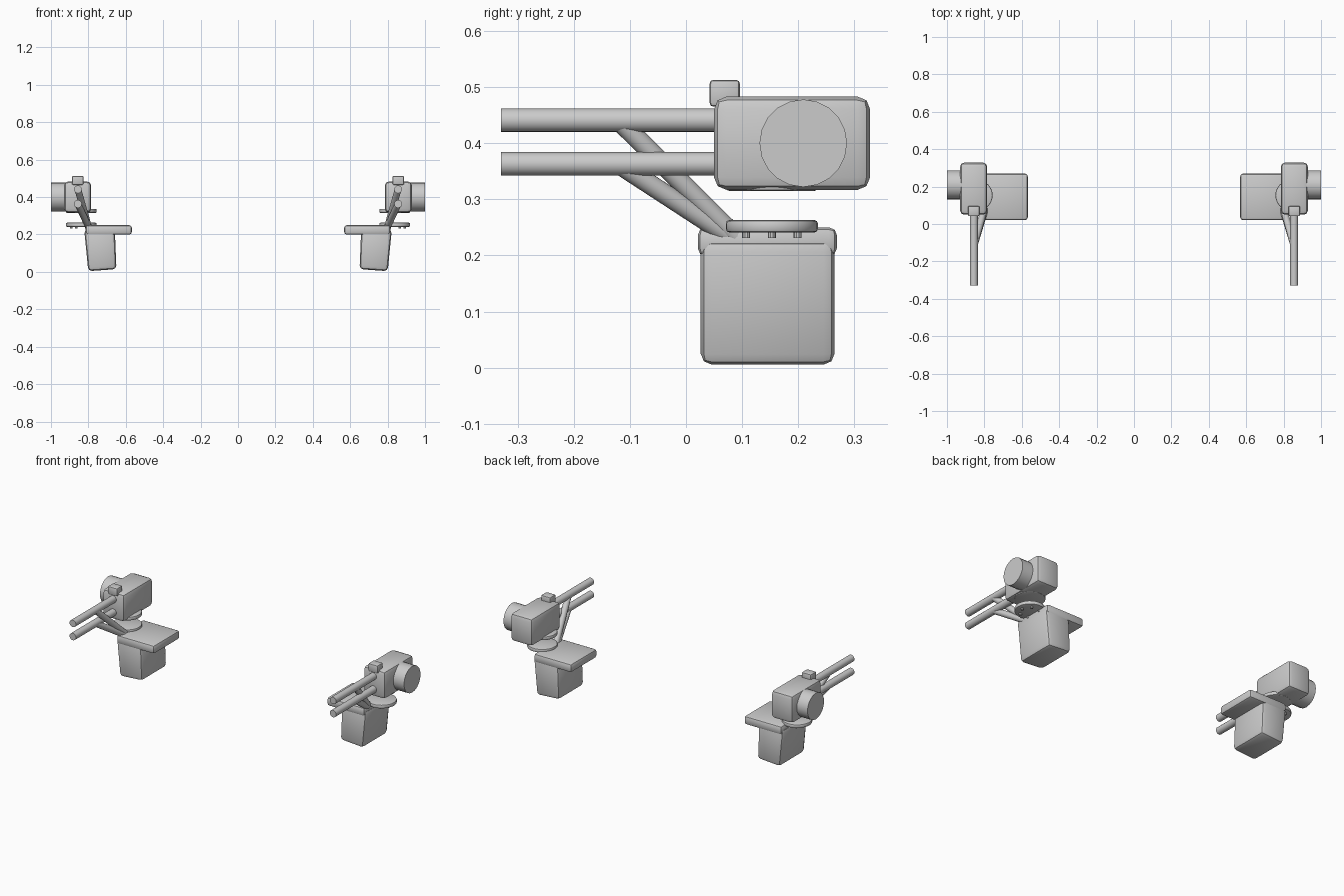
import bpy, bmesh, math
from mathutils import Vector, Matrix

cube = bpy.data.objects.get("Cube")
if cube:
    bpy.data.objects.remove(cube, do_unlink=True)

GREY = (0.6, 0.6, 0.6, 1.0)
grey = bpy.data.materials.new("light_grey")
grey.use_nodes = True
grey.diffuse_color = GREY
grey.node_tree.nodes["Principled BSDF"].inputs["Base Color"].default_value = GREY


def finish(name, bm, bevel=0.0, segments=2):
    """Turn a bmesh into a smooth-shaded object, with rounded sharp edges if asked."""
    if bevel:
        edges = [e for e in bm.edges if e.calc_face_angle(0) > math.radians(40)]
        bmesh.ops.bevel(bm, geom=edges, offset=bevel, segments=segments,
                        profile=0.5, affect='EDGES')
    bmesh.ops.recalc_face_normals(bm, faces=bm.faces)
    mesh = bpy.data.meshes.new(name)
    bm.to_mesh(mesh)
    bm.free()
    mesh.materials.append(grey)
    obj = bpy.data.objects.new(name, mesh)
    bpy.context.collection.objects.link(obj)
    bpy.ops.object.select_all(action='DESELECT')
    obj.select_set(True)
    bpy.context.view_layer.objects.active = obj
    bpy.ops.object.shade_smooth_by_angle(angle=math.radians(35))
    return obj


def box(name, low, high, bevel, tilt=0.0, taper=1.0):
    low, high = Vector(low), Vector(high)
    bm = bmesh.new()
    bmesh.ops.create_cube(bm, size=1)
    for v in bm.verts:
        if v.co.z < 0:
            v.co.x *= taper
    size = high - low
    bmesh.ops.transform(bm, verts=bm.verts, matrix=Matrix.Translation((low + high) / 2)
                        @ Matrix.Rotation(tilt, 4, 'Y') @ Matrix.Diagonal((*size, 1)))
    return finish(name, bm, bevel)


def add_rod(bm, start, end, radius, sides):
    start, end = Vector(start), Vector(end)
    axis = end - start
    place = Matrix.Translation((start + end) / 2) @ axis.to_track_quat('Z', 'Y').to_matrix().to_4x4()
    bmesh.ops.create_cone(bm, cap_ends=True, segments=sides, radius1=radius,
                          radius2=radius, depth=axis.length, matrix=place)


def rod(name, start, end, radius, sides=20, bevel=0.0):
    bm = bmesh.new()
    add_rod(bm, start, end, radius, sides)
    return finish(name, bm, bevel)


def build_turret():
    """Build the turret on the model's left."""
    parts = [
        # Gun housing, sight and side drum
        box("gun_housing", (0.785, 0.05, 0.317), (0.93, 0.328, 0.483), 0.022),
        box("sight_block", (0.826, 0.042, 0.465), (0.888, 0.096, 0.513), 0.007),
        rod("side_drum", (0.91, 0.209, 0.4), (1.0, 0.209, 0.4), 0.078),
        # Swivel plates
        rod("upper_swivel", (0.838, 0.153, 0.315), (0.838, 0.153, 0.337), 0.082, 32, 0.006),
        rod("lower_swivel", (0.838, 0.153, 0.241), (0.838, 0.153, 0.263), 0.082, 32, 0.006),
        # Mounting box and its shelf
        box("mount_box", (0.651, 0.026, 0.009), (0.815, 0.265, 0.232), 0.02, 0.07, 0.92),
        box("mount_shelf", (0.568, 0.021, 0.199), (0.815, 0.269, 0.25), 0.014),
    ]
    # Twin barrels, each with a diagonal brace
    for level, z, foot_y, foot_z in (("upper", 0.441, 0.09, 0.232),
                                     ("lower", 0.363, 0.075, 0.236)):
        parts.append(rod(level + "_barrel", (0.856, -0.33, z), (0.856, 0.08, z), 0.021))
        parts.append(rod(level + "_brace", (0.856, -0.12, z), (0.797, foot_y, foot_z), 0.018, 16))
    # Ring of bolts under the lower swivel
    bm = bmesh.new()
    for i in range(6):
        a = i * math.tau / 6
        x, y = 0.838 + 0.053 * math.cos(a), 0.153 + 0.053 * math.sin(a)
        add_rod(bm, (x, y, 0.231), (x, y, 0.245), 0.007, 10)
    parts.append(finish("swivel_bolts", bm))
    return parts


# Mirror the left turret to the right
for part in build_turret():
    base = part.name
    part.name = "left_" + base
    mesh = part.data.copy()
    mesh.transform(Matrix.Diagonal((-1, 1, 1, 1)))
    mesh.flip_normals()
    twin = bpy.data.objects.new("right_" + base, mesh)
    bpy.context.collection.objects.link(twin)
